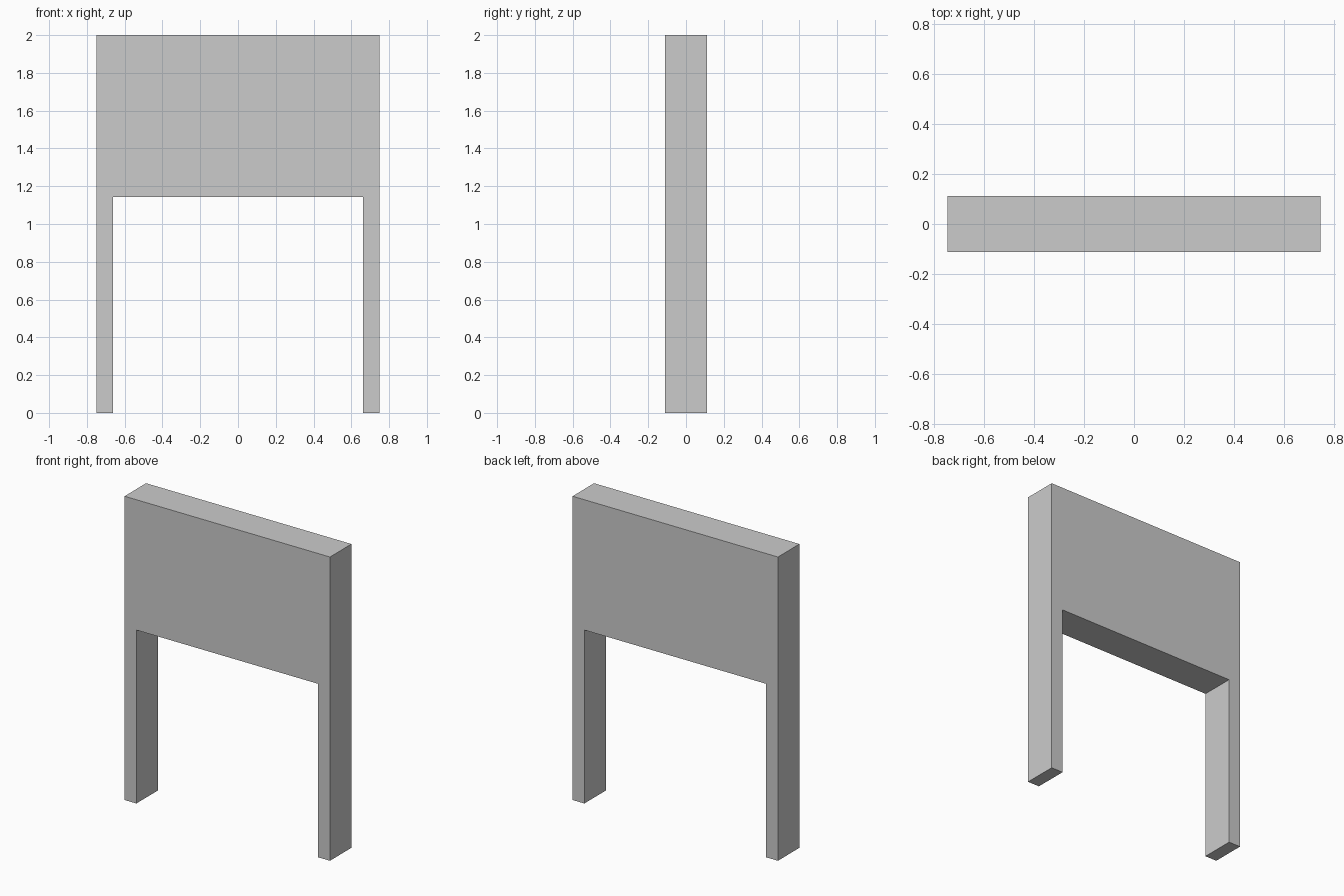
import bpy
import bmesh
from mathutils import Vector

if "Cube" in bpy.data.objects:
    bpy.data.objects.remove(bpy.data.objects["Cube"])

HALF_W, HALF_D, HEIGHT = 0.748, 0.112, 2.0
OPEN_HALF_W, OPEN_H = 0.662, 1.142

# Front outline: right half from the inner foot up to the top, mirrored for the left
right = [(OPEN_HALF_W, OPEN_H), (OPEN_HALF_W, 0), (HALF_W, 0), (HALF_W, HEIGHT)]
outline = right + [(-x, z) for x, z in reversed(right)]

# Arch: outline extruded from front to back
bm = bmesh.new()
face = bm.faces.new([bm.verts.new((x, -HALF_D, z)) for x, z in outline])
ext = bmesh.ops.extrude_face_region(bm, geom=[face])
back = [v for v in ext["geom"] if isinstance(v, bmesh.types.BMVert)]
bmesh.ops.translate(bm, verts=back, vec=Vector((0, 2 * HALF_D, 0)))
bmesh.ops.recalc_face_normals(bm, faces=bm.faces[:])

mesh = bpy.data.meshes.new("arch_frame")
bm.to_mesh(mesh)
bm.free()
bpy.context.collection.objects.link(bpy.data.objects.new("arch_frame", mesh))
